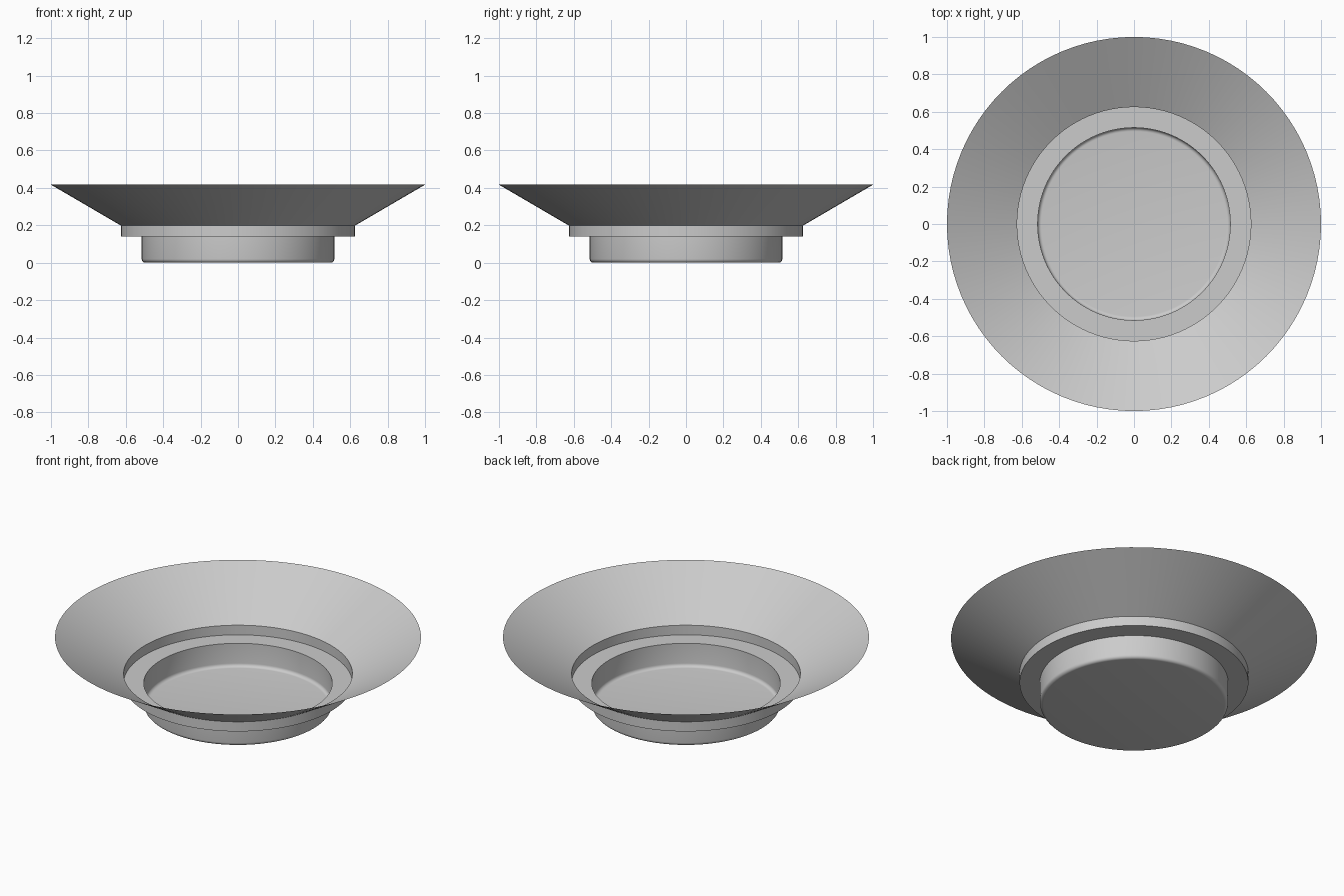
import bpy, bmesh, math
from mathutils import Matrix, Vector

cube = bpy.data.objects.get("Cube")
if cube:
    bpy.data.objects.remove(cube, do_unlink=True)

SEGMENTS = 96
GREY = (0.6, 0.6, 0.6, 1)

grey = bpy.data.materials.new("light grey")
grey.use_nodes = True
grey.diffuse_color = GREY
grey.node_tree.nodes["Principled BSDF"].inputs["Base Color"].default_value = GREY

# Foot corner: a small quarter round between the floor and the wall
foot_radius, fillet = 0.515, 0.02
corner = [(foot_radius - fillet + fillet * math.sin(a), fillet - fillet * math.cos(a))
          for a in (math.radians(18 * i) for i in range(6))]

# Dish section from the centre of the floor to the flared rim
profile = [(0, 0)] + corner + [(foot_radius, 0.14), (0.625, 0.14), (0.625, 0.198), (1, 0.417)]

# Turn the section into a thin open shell
bm = bmesh.new()
verts = [bm.verts.new((r, 0, z)) for r, z in profile]
edges = [bm.edges.new(pair) for pair in zip(verts, verts[1:])]
bmesh.ops.spin(bm, geom=verts + edges, cent=(0, 0, 0), axis=(0, 0, 1),
               angle=math.tau, steps=SEGMENTS, use_merge=True)
bmesh.ops.remove_doubles(bm, verts=bm.verts, dist=0.0005)
bmesh.ops.recalc_face_normals(bm, faces=bm.faces)
# Face the shell outward, so the floor looks down
floor = min(bm.faces, key=lambda f: f.calc_center_median().z)
if floor.normal.z > 0:
    bmesh.ops.reverse_faces(bm, faces=bm.faces)
mesh = bpy.data.meshes.new("flared_dish")
bm.to_mesh(mesh)
bm.free()
mesh.materials.append(grey)

dish = bpy.data.objects.new("flared_dish", mesh)
bpy.context.collection.objects.link(dish)
bpy.context.view_layer.objects.active = dish
dish.select_set(True)
bpy.ops.object.shade_smooth_by_angle(angle=math.radians(30))
